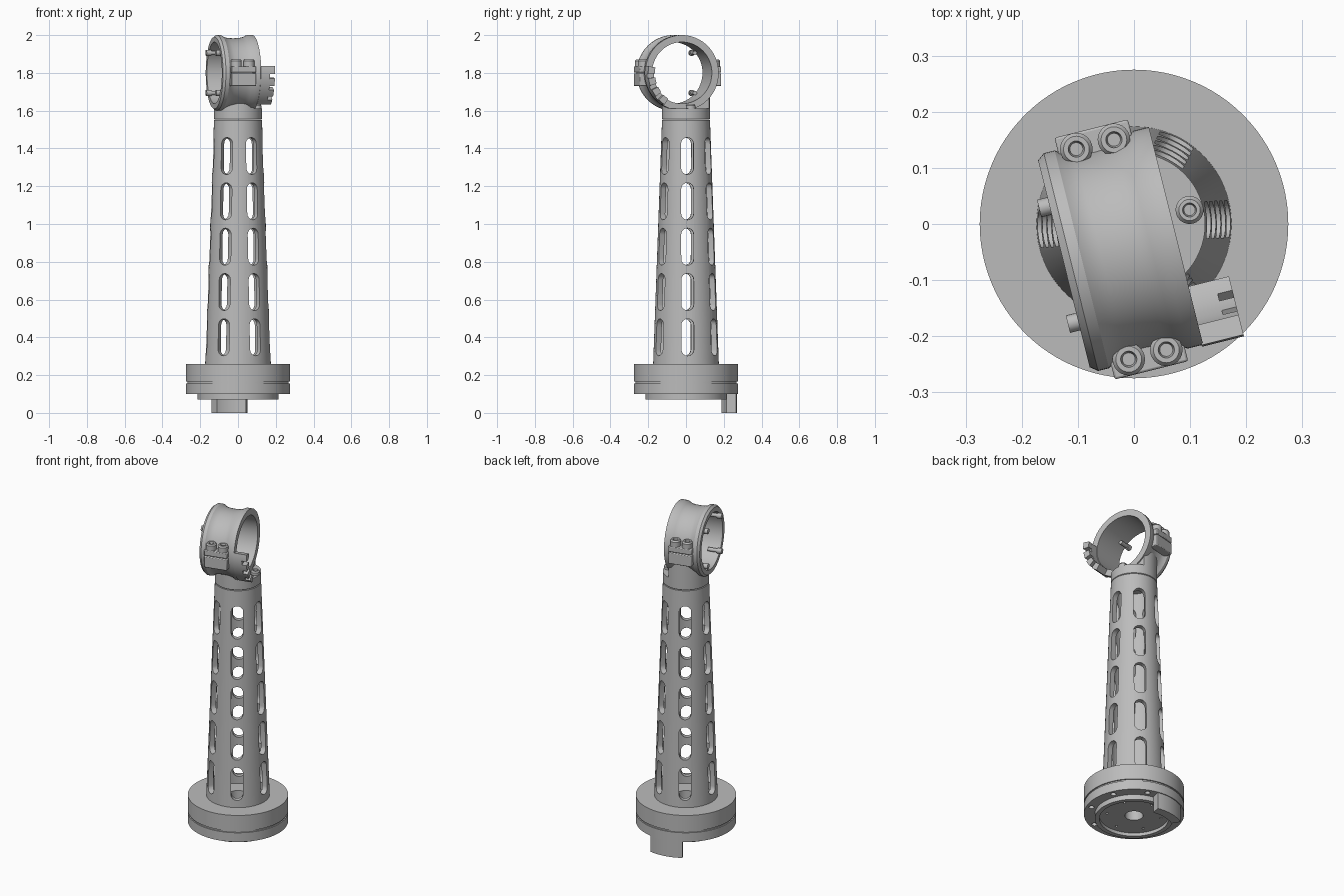
import bpy, bmesh
from math import radians, cos, sin, pi
from mathutils import Matrix, Vector

if "Cube" in bpy.data.objects:
    bpy.data.objects.remove(bpy.data.objects["Cube"])

grey = bpy.data.materials.new("plain_grey")
grey.use_nodes = True
grey.diffuse_color = (0.5, 0.5, 0.5, 1)
grey.node_tree.nodes["Principled BSDF"].inputs["Base Color"].default_value = (0.5, 0.5, 0.5, 1)

# Frame of the clamp ring: local x is its axis, local z is up
RING = Matrix.Translation((-0.025, -0.046, 1.8)) @ Matrix.Rotation(radians(14), 4, 'Z')
AXIS = RING @ Matrix.Rotation(pi / 2, 4, 'Y')


def finish(name, bm, matrix=Matrix()):
    bmesh.ops.remove_doubles(bm, verts=bm.verts, dist=1e-5)
    bmesh.ops.transform(bm, matrix=matrix, verts=bm.verts)
    bmesh.ops.recalc_face_normals(bm, faces=bm.faces)
    me = bpy.data.meshes.new(name)
    bm.to_mesh(me)
    bm.free()
    me.materials.append(grey)
    ob = bpy.data.objects.new(name, me)
    bpy.context.collection.objects.link(ob)
    return ob


def activate(ob):
    bpy.ops.object.select_all(action='DESELECT')
    ob.select_set(True)
    bpy.context.view_layer.objects.active = ob


def lathe(name, profile, matrix=Matrix(), start=0, end=360, seg=64):
    """Turn a closed (radius, height) profile about z, fully or as a capped arc."""
    bm = bmesh.new()
    full = end - start == 360
    rows = []
    for i in range(seg if full else seg + 1):
        t = radians(start + (end - start) * i / seg)
        rows.append([bm.verts.new((r * cos(t), r * sin(t), z)) for r, z in profile])
    n = len(profile)
    for i in range(seg):
        a, b = rows[i], rows[(i + 1) % len(rows)]
        for j in range(n):
            k = (j + 1) % n
            bm.faces.new((a[j], b[j], b[k], a[k]))
    if not full:
        bm.faces.new(rows[0])
        bm.faces.new(rows[-1])
    return finish(name, bm, matrix)


def band(r0, r1, z0, z1):
    return [(r0, z0), (r1, z0), (r1, z1), (r0, z1)]


def box(name, lo, hi, matrix=Matrix()):
    bm = bmesh.new()
    bmesh.ops.create_cube(bm, size=1)
    for v in bm.verts:
        v.co = Vector([lo[i] if v.co[i] < 0 else hi[i] for i in range(3)])
    return finish(name, bm, matrix)


def cut(ob, cutter, mode='DIFFERENCE'):
    m = ob.modifiers.new("cut", 'BOOLEAN')
    m.operation, m.object, m.solver = mode, cutter, 'EXACT'
    activate(ob)
    bpy.ops.object.modifier_apply(modifier=m.name)
    bpy.data.objects.remove(cutter)


def hole_cutter(count, dist, radius, z0, z1):
    bm = bmesh.new()
    for i in range(count):
        t = 2 * pi * (i + 0.5) / count
        bmesh.ops.create_cone(bm, cap_ends=True, segments=16, radius1=radius, radius2=radius,
                              depth=z1 - z0, matrix=Matrix.Translation(
                                  (dist * cos(t), dist * sin(t), (z0 + z1) / 2)))
    return finish("hole_cutter", bm)


def slot_cutter():
    """Upright capsule slots, five rows of six, pointing outward."""
    bm = bmesh.new()
    w, straight = 0.033, 0.065
    outline = []
    for i in range(18):
        t = pi * (i if i < 9 else i - 1) / 8
        t = min(t, 2 * pi)
        outline.append((w * cos(t), w * sin(t) + (straight if i < 9 else -straight)))
    for row in range(5):
        for k in range(6):
            spin = Matrix.Rotation(radians(3 + 60 * k), 4, 'Z')
            z = 0.4 + 0.24 * row
            ends = [[bm.verts.new(spin @ Vector((r, y, z + h))) for y, h in outline]
                    for r in (0.08, 0.22)]
            n = len(outline)
            for j in range(n):
                q = (j + 1) % n
                bm.faces.new((ends[0][j], ends[0][q], ends[1][q], ends[1][j]))
            bm.faces.new(ends[0])
            bm.faces.new(ends[1])
    return finish("slot_cutter", bm)


# Base: two stacked discs with a groove, a lower lip and bolt holes
base = lathe("base", [(0.05, 0.09), (0.05, 0.26), (0.275, 0.26), (0.275, 0.165), (0.268, 0.165),
                      (0.268, 0.155), (0.275, 0.155), (0.275, 0.1), (0.215, 0.1), (0.215, 0.07),
                      (0.19, 0.07), (0.19, 0.09)], seg=96)
cut(base, hole_cutter(8, 0.245, 0.015, 0.08, 0.14))
cut(base, hole_cutter(6, 0.15, 0.007, 0.08, 0.11))
lathe("base_tab", band(0.218, 0.27, 0, 0.101), start=79, end=121, seg=12)

# Tapered hollow column with slots
column = lathe("column", [(0.143, 0.255), (0.174, 0.255), (0.127, 1.55), (0.097, 1.55)])
cut(column, slot_cutter())

# Collar, neck under the ring, and a screw beside it
lathe("collar", [(0, 1.553), (0.123, 1.553), (0.127, 1.556), (0.127, 1.612), (0, 1.612)])
neck = lathe("neck", band(0, 0.1268, 1.6, 1.71))
cut(neck, box("slab", (-0.095, -0.4, -0.4), (0.095, 0.4, 0.2), RING), 'INTERSECT')
cut(neck, lathe("bore", band(0, 0.17, -0.3, 0.3), AXIS))


def screw_boss(name, radius, z0, z1, matrix):
    lathe(name, [(0, z0), (radius, z0), (radius, z1 - 0.008), (radius - 0.006, z1),
                 (radius * 0.5, z1), (radius * 0.4, z1 - 0.015), (0, z1 - 0.015)],
          matrix, seg=24)


screw_boss("collar_screw", 0.025, 1.605, 1.635, Matrix.Translation((0.099, 0.025, 0)))

# Clamp ring with flanged rims and a hollowed band
lathe("clamp_ring", [(0.163, -0.103), (0.19, -0.103), (0.2, -0.09), (0.2, -0.07), (0.19, -0.055),
                     (0.185, -0.035), (0.183, 0), (0.185, 0.035), (0.19, 0.055), (0.2, 0.075),
                     (0.2, 0.103), (0.163, 0.103)], AXIS, seg=96)

# Split clamp lugs with two screws on each side
for side, word in ((1, "back"), (-1, "front")):
    d0, d1 = sorted((side * 0.172, side * 0.222))
    for part, z0, z1 in (("lower", -0.07, -0.002), ("upper", 0.002, 0.035)):
        lug = box(f"{word}_{part}_lug", (-0.065, d0, z0), (0.07, d1, z1), RING)
        bev = lug.modifiers.new("bevel", 'BEVEL')
        bev.width, bev.segments = 0.004, 2
    for a in (-0.032, 0.037):
        screw_boss(f"{word}_lug_screw", 0.029, 0.03, 0.072,
                   RING @ Matrix.Translation((a, side * 0.193, 0)))

# Toothed arc on the ring's open end
lathe("toothed_arc", band(0.166, 0.203, 0.1, 0.15), AXIS, 260, 326, 16)
for i in range(4):
    s = 260 + 18.2 * i
    lathe("arc_tooth", band(0.166, 0.203, 0.149, 0.177), AXIS, s, s + 11.4, 4)

# Four locating pins inside the other rim
for i in range(4):
    t = pi / 4 + i * pi / 2
    place = AXIS @ Matrix.Translation((0.15 * cos(t), 0.15 * sin(t), 0))
    lathe("ring_pin", [(0, -0.122), (0.016, -0.122), (0.016, -0.095), (0.011, -0.095),
                       (0.011, -0.04), (0, -0.04)], place, seg=16)

for ob in list(bpy.context.collection.objects):
    if ob.type == 'MESH':
        activate(ob)
        bpy.ops.object.shade_smooth_by_angle(angle=radians(30))
